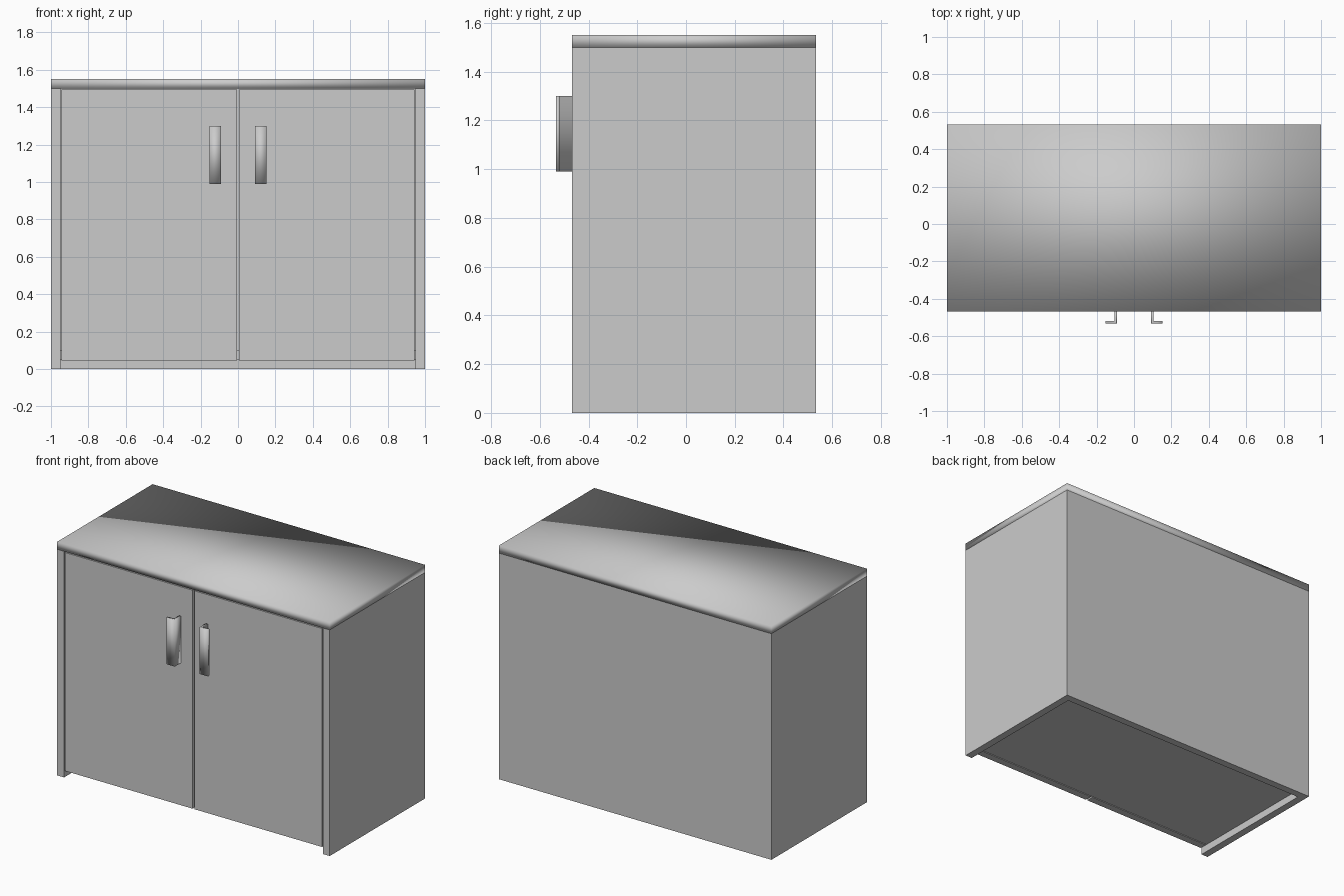
import bpy
import bmesh

if "Cube" in bpy.data.objects:
    bpy.data.objects.remove(bpy.data.objects["Cube"], do_unlink=True)

# Single plain finish
grey = bpy.data.materials.new("plain_grey")
grey.use_nodes = True
tone = (0.6, 0.6, 0.6, 1)
grey.diffuse_color = tone
grey.node_tree.nodes["Principled BSDF"].inputs["Base Color"].default_value = tone


def prism(name, outline, z0, z1, smooth=False):
    """Extrude a closed xy outline from z0 to z1."""
    bm = bmesh.new()
    face = bm.faces.new([bm.verts.new((x, y, z0)) for x, y in outline])
    result = bmesh.ops.extrude_face_region(bm, geom=[face])
    for item in result["geom"]:
        if isinstance(item, bmesh.types.BMVert):
            item.co.z = z1
    bmesh.ops.recalc_face_normals(bm, faces=bm.faces)
    for f in bm.faces:
        f.smooth = smooth
    mesh = bpy.data.meshes.new(name)
    bm.to_mesh(mesh)
    bm.free()
    mesh.materials.append(grey)
    obj = bpy.data.objects.new(name, mesh)
    bpy.context.collection.objects.link(obj)
    return obj


def panel(name, x0, x1, y0, y1, z0, z1, smooth=False):
    return prism(name, [(x0, y0), (x1, y0), (x1, y1), (x0, y1)], z0, z1, smooth)


FRONT, BACK = -0.467, 0.533
THICK, HEIGHT = 0.05, 1.5
INNER = 1 - THICK

# Carcass
panel("back_panel", -INNER, INNER, BACK - THICK, BACK, 0, HEIGHT)
panel("bottom_panel", -INNER, INNER, FRONT + THICK, BACK - THICK, THICK, 2 * THICK)
panel("worktop", -1, 1, FRONT, BACK, HEIGHT, HEIGHT + THICK, smooth=True)

# Side panels, doors and L-shaped handles, mirrored about the centre
handle_outline = [(0.091, FRONT), (0.091, -0.533), (0.153, -0.533),
                  (0.153, -0.519), (0.105, -0.519), (0.105, FRONT)]
for side, s in (("left", 1), ("right", -1)):
    panel(side + "_side", s * INNER, s, FRONT, BACK, 0, HEIGHT)
    panel(side + "_door", s * 0.006, s * (INNER - 0.006),
          FRONT, FRONT + THICK, 0.045, HEIGHT - 0.006)
    prism(side + "_handle", [(s * x, y) for x, y in handle_outline],
          0.99, 1.3, smooth=True)
